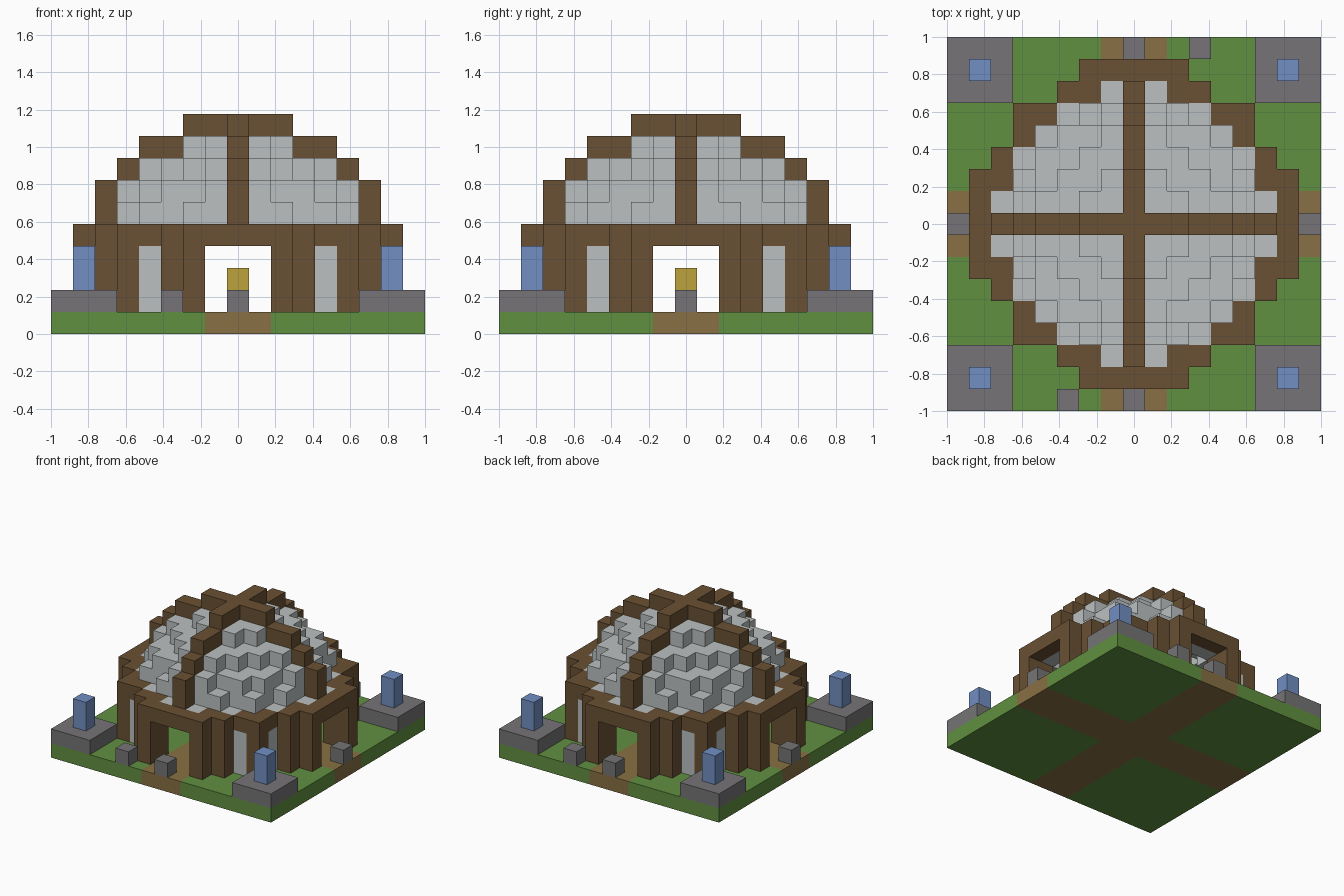
import bpy, bmesh
from mathutils import Vector

cube = bpy.data.objects.get("Cube")
if cube:
    bpy.data.objects.remove(cube, do_unlink=True)

HALF = 8                      # blocks run from -8 to 8
UNIT = 2 / (2 * HALF + 1)
SPAN = range(-HALF, HALF + 1)


def material(name, rgb):
    linear = [((c / 255 + 0.055) / 1.055) ** 2.4 for c in rgb] + [1]
    mat = bpy.data.materials.new(name)
    mat.use_nodes = True
    mat.diffuse_color = linear
    bsdf = next(n for n in mat.node_tree.nodes if n.type == 'BSDF_PRINCIPLED')
    bsdf.inputs["Base Color"].default_value = linear
    bsdf.inputs["Roughness"].default_value = 0.9
    return mat


GRASS = material("grass green", (97, 144, 65))
PATH = material("path tan", (136, 112, 67))
TIMBER = material("timber brown", (106, 81, 51))
PALE = material("pale panel", (187, 192, 192))
STONE = material("stone gray", (118, 116, 118))
BLUE = material("crystal blue", (113, 143, 194))
GOLD = material("gold", (188, 162, 60))

SIDES = [Vector(v) for v in ((1, 0, 0), (-1, 0, 0), (0, 1, 0),
                             (0, -1, 0), (0, 0, 1), (0, 0, -1))]


def blocks(name, cells, mat):
    """Build one mesh from the outer faces of a set of unit blocks."""
    cells = set(cells)
    bm = bmesh.new()
    for cell in cells:
        centre = Vector(cell) + Vector((0, 0, 0.5))
        for n in SIDES:
            if tuple(int(c) for c in Vector(cell) + n) in cells:
                continue
            u = Vector((n.y, n.z, n.x))
            v = n.cross(u)
            corners = [centre + (n + a * u + b * v) / 2
                       for a, b in ((-1, -1), (1, -1), (1, 1), (-1, 1))]
            bm.faces.new([bm.verts.new(p * UNIT) for p in corners])
    bmesh.ops.remove_doubles(bm, verts=bm.verts, dist=UNIT / 100)
    mesh = bpy.data.meshes.new(name)
    bm.to_mesh(mesh)
    bm.free()
    mesh.materials.append(mat)
    obj = bpy.data.objects.new(name, mesh)
    bpy.context.collection.objects.link(obj)


def around(plan, levels):
    """Repeat plan blocks over all eight mirrored directions and levels."""
    return {(sx * p, sy * q, z) for x, y in plan for p, q in ((x, y), (y, x))
            for sx in (1, -1) for sy in (1, -1) for z in levels}


# Ground slab with crossing paths
ground = {(x, y, 0) for x in SPAN for y in SPAN}
paths = {c for c in ground if min(abs(c[0]), abs(c[1])) <= 1}
blocks("grass", ground - paths, GRASS)
blocks("crossing_paths", paths, PATH)

# Corner pads with crystal posts
blocks("corner_pads", around([(x, y) for x in (6, 7, 8) for y in (6, 7, 8)], [1]), STONE)
blocks("crystal_posts", around([(7, 7)], (2, 3)), BLUE)

# Loose stones by the doors and the central pedestal
blocks("path_stones", around([(0, 8)], [1]), STONE)
blocks("side_stones", {(-3, -8, 1), (3, 8, 1)}, STONE)
blocks("pedestal", {(0, 0, 1)}, STONE)
blocks("treasure", {(0, 0, 2)}, GOLD)

# Round wall: pillars, panels and the ring beam above
pillars = [(2, 7), (2, 6), (3, 6), (5, 5)]
panels = [(4, 5)]
lintels = [(0, 7), (1, 7)]
blocks("wall_pillars", around(pillars, (1, 2, 3)), TIMBER)
blocks("wall_panels", around(panels, (1, 2, 3)), PALE)
blocks("ring_beam", around(pillars + panels + lintels, [4]), TIMBER)

# Hollow stepped dome: squared radius for each level
radius = {4: 37, 5: 32, 6: 26, 7: 17, 8: 5}
solid = {(x, y, z) for z, r in radius.items() for x in SPAN for y in SPAN
         if x * x + y * y <= r}
hollow = {(x, y, z) for x, y, z in solid
          if {(x + 1, y, z), (x - 1, y, z), (x, y + 1, z),
              (x, y - 1, z), (x, y, z + 1)} <= solid}
blocks("dome_shell", solid - hollow, PALE)

# Crossed timber arches over the dome
arch = {5: [6], 6: [6], 7: [5], 8: [3, 4], 9: [0, 1, 2]}
blocks("roof_arches", {c for z, xs in arch.items()
                       for c in around([(x, 0) for x in xs], [z])}, TIMBER)
